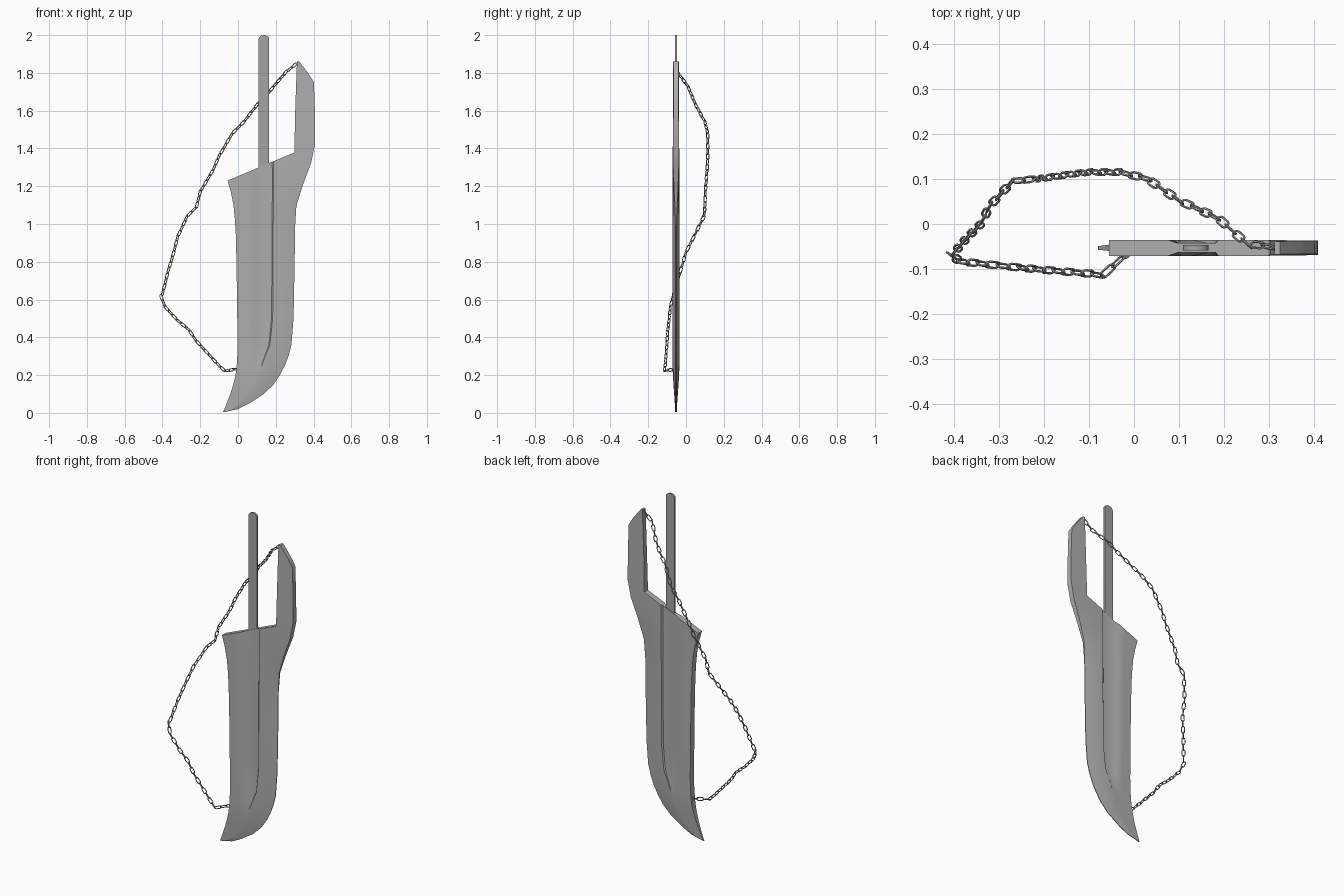
import bpy, bmesh, math
from mathutils import Vector

if "Cube" in bpy.data.objects:
    bpy.data.objects.remove(bpy.data.objects["Cube"], do_unlink=True)

YC = -0.053  # middle plane of the blade


def material(name, v):
    m = bpy.data.materials.new(name)
    m.use_nodes = True
    m.diffuse_color = (v, v, v, 1)
    m.node_tree.nodes["Principled BSDF"].inputs["Base Color"].default_value = (v, v, v, 1)
    return m


steel = material("light steel", 0.43)
dark_steel = material("grey steel", 0.37)


def finish(bm, name, mat, angle=30):
    bmesh.ops.recalc_face_normals(bm, faces=bm.faces[:])
    me = bpy.data.meshes.new(name)
    bm.to_mesh(me)
    bm.free()
    me.materials.append(mat)
    ob = bpy.data.objects.new(name, me)
    bpy.context.collection.objects.link(ob)
    bpy.ops.object.select_all(action='DESELECT')
    ob.select_set(True)
    bpy.context.view_layer.objects.active = ob
    bpy.ops.object.shade_smooth_by_angle(angle=math.radians(angle))
    return ob


def ramp(v, a, b):
    t = min(1, max(0, (v - a) / (b - a)))
    return t * t * (3 - 2 * t)


def mix(a, b, t):
    return a + (b - a) * t


# Blade rows: height at spine, slant, spine x, cutting edge x
ROWS = [(.004, 0, -.08, -.074), (.02, 0, -.072, 0), (.05, 0, -.06, .06),
        (.1, 0, -.041, .137), (.15, 0, -.025, .188), (.2, 0, -.013, .222),
        (.25, 0, -.007, .248), (.3, 0, -.004, .267), (.36, 0, -.003, .283),
        (.5, 0, -.004, .294), (.8, 0, -.008, .3), (.95, .1, -.012, .302),
        (1.03, .2, -.017, .309), (1.1, .28, -.024, .342),
        (1.17, .36, -.038, .387), (1.23, .42, -.055, .408)]


def blade_row(z, slant, xl, xr):
    """Points (x, half thickness, z) from spine to cutting edge."""
    w = xr - xl
    k = mix(.35, 1, ramp(z, .24, .42))
    a, b = min(.08, xl + .28 * w), min(.188, xl + .63 * w)
    mid = (a + b) / 2
    ga, gb = mix(mid, a, k), mix(mid, b, k)
    body = mix(.004, .018, ramp(z, -.02, .25))
    groove = mix(body, .0105, ramp(z, .25, .36))
    edge = mix(.002, .016, ramp(z, .95, 1.2))
    soft, steep = .2 * (gb - ga), .06 * (gb - ga)
    xs = [(xl, body), (mix(xl, ga, .6), body), (ga, body), (ga + soft, groove),
          (gb - steep, groove), (gb, body), (mix(gb, xr, .5), mix(body, edge, .25)), (xr, edge)]
    return [Vector((x, h, z + slant * (x - xl))) for x, h in xs]


# Blade: one side as a grid, then mirrored and closed round the rim
bm = bmesh.new()
rows = [[bm.verts.new(p) for p in blade_row(*r)] for r in ROWS]
prong = [rows[-1][-2:]]
for x0, z0, x1, z1 in [(.303, 1.6, .407, 1.6), (.308, 1.75, .402, 1.75),
                       (.31, 1.8, .371, 1.8), (.312, 1.86, .324, 1.86)]:
    prong.append([bm.verts.new((x0, .015, z0)), bm.verts.new((x1, .014, z1))])
for grid in (rows, prong):
    for lo, hi in zip(grid, grid[1:]):
        for i in range(len(lo) - 1):
            bm.faces.new((lo[i], lo[i + 1], hi[i + 1], hi[i]))
rim = [tuple(e.verts) for e in bm.edges if len(e.link_faces) == 1]
front_faces = list(bm.faces)
twin = {v: bm.verts.new((v.co.x, -v.co.y, v.co.z)) for v in list(bm.verts)}
for f in front_faces:
    bm.faces.new([twin[v] for v in reversed(f.verts)])
for a, b in rim:
    bm.faces.new((a, b, twin[b], twin[a]))
bmesh.ops.translate(bm, verts=bm.verts[:], vec=(0, YC, 0))
finish(bm, "blade", steel)

# Handle rod: flat bar with a rounded end
bm = bmesh.new()
cx, r = .137, .028
outline = [(cx - r, 1.2), (cx + r, 1.2)]
for i in range(9):
    t = math.pi * i / 8
    outline.append((cx + r * math.cos(t), 1.978 + .022 * math.sin(t)))
face = bm.faces.new([bm.verts.new((x, YC - .006, z)) for x, z in outline])
ext = bmesh.ops.extrude_face_region(bm, geom=[face])
bmesh.ops.translate(bm, vec=(0, .012, 0),
                    verts=[g for g in ext["geom"] if isinstance(g, bmesh.types.BMVert)])
finish(bm, "handle_rod", dark_steel)

# Chain path from the prong tip round to the spine
PATH = [Vector(p) for p in [
    (.31, -.052, 1.85), (.25, -.043, 1.8), (.19, .01, 1.73), (.15, .03, 1.68), (.1, .052, 1.63),
    (.03, .1, 1.54), (-.03, .115, 1.48), (-.1, .115, 1.36), (-.13, .112, 1.29),
    (-.2, .102, 1.17), (-.22, .1, 1.09), (-.27, .095, 1.04), (-.32, .04, .93),
    (-.34, 0, .85), (-.37, -.03, .75), (-.405, -.07, .61), (-.385, -.083, .56),
    (-.32, -.09, .49), (-.26, -.096, .44), (-.22, -.1, .38), (-.1, -.11, .25),
    (-.07, -.115, .222), (-.005, -.055, .232)]]


def along(path, step):
    """Evenly spaced points with directions on a polyline."""
    left = step / 2
    for a, b in zip(path, path[1:]):
        d = b - a
        while left <= d.length:
            yield a + d.normalized() * left, d.normalized()
            left += step
        left -= d.length


def add_link(bm, centre, d, turn):
    side = d.cross(Vector((0, 1, 0))).normalized()
    up = d.cross(side)
    u = side * math.cos(turn) + up * math.sin(turn)
    n = d.cross(u)
    half, rad, wire, sides = .0105, .008, .0027, 5
    rings = []
    for i in range(12):
        t = math.pi * (i % 6) / 5 + (math.pi if i >= 6 else 0)
        out = u * math.cos(t) + d * math.sin(t)
        c = centre + out * rad + d * (half if i < 6 else -half)
        ring = []
        for j in range(sides):
            s = math.tau * j / sides
            ring.append(bm.verts.new(c + out * wire * math.cos(s) + n * wire * math.sin(s)))
        rings.append(ring)
    for i in range(12):
        p, q = rings[i], rings[(i + 1) % 12]
        for j in range(sides):
            k = (j + 1) % sides
            bm.faces.new((p[j], p[k], q[k], q[j]))


bm = bmesh.new()
for i, (p, d) in enumerate(along(PATH, .0315)):
    add_link(bm, p, d, math.radians(35 + 90 * (i % 2)))
finish(bm, "chain", dark_steel, 50)
